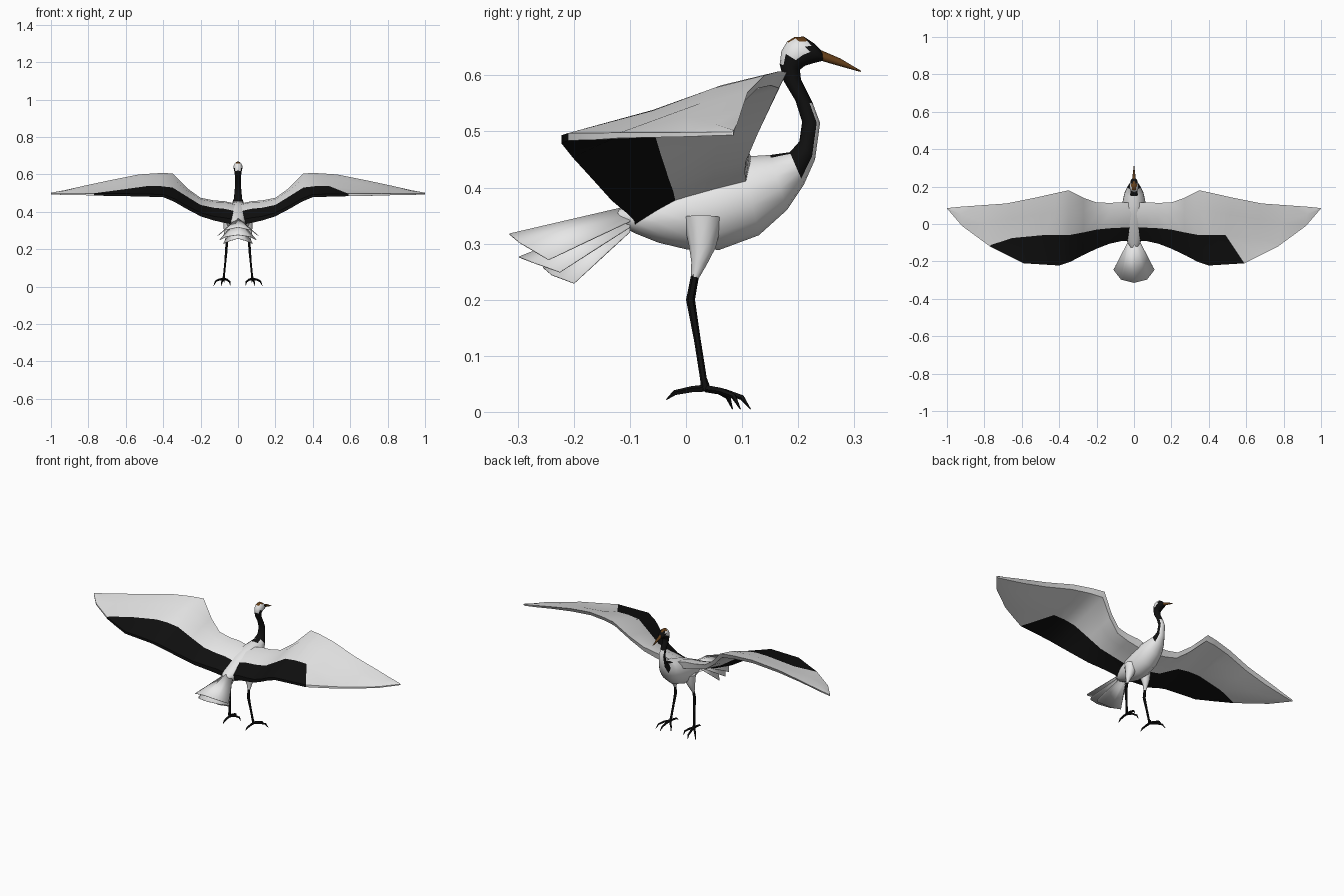
import bpy, bmesh, math
from mathutils import Vector

if "Cube" in bpy.data.objects:
    bpy.data.objects.remove(bpy.data.objects["Cube"])


def material(name, rgb):
    m = bpy.data.materials.new(name)
    m.diffuse_color = (*rgb, 1)
    m.use_nodes = True
    m.node_tree.nodes["Principled BSDF"].inputs["Base Color"].default_value = m.diffuse_color
    return m


WHITE = material("white_plumage", (0.8, 0.8, 0.8))
BLACK = material("black_plumage", (0.005, 0.005, 0.005))
BROWN = material("brown_horn", (0.13, 0.05, 0.01))


def loft(name, rings, mats, rule=None, angle=50):
    """Skin closed rings of points; rule(ring, segment, centre) picks the material."""
    bm = bmesh.new()
    loops = [[bm.verts.new(p) for p in r] for r in rings]
    n = len(rings[0])
    for i in range(len(loops) - 1):
        for j in range(n):
            k = (j + 1) % n
            f = bm.faces.new((loops[i][j], loops[i][k], loops[i + 1][k], loops[i + 1][j]))
            if rule:
                f.material_index = rule(i, j, f.calc_center_median())
    for loop in (loops[0], loops[-1]):
        f = bm.faces.new(loop)
        if rule:
            f.material_index = rule(0 if loop is loops[0] else len(loops) - 2, 0,
                                    f.calc_center_median())
    bmesh.ops.remove_doubles(bm, verts=bm.verts, dist=0.0002)
    bmesh.ops.recalc_face_normals(bm, faces=bm.faces)
    return finish(name, bm, mats, angle)


def finish(name, bm, mats, angle=50):
    me = bpy.data.meshes.new(name)
    bm.to_mesh(me)
    bm.free()
    ob = bpy.data.objects.new(name, me)
    bpy.context.collection.objects.link(ob)
    for m in mats:
        me.materials.append(m)
    bpy.ops.object.select_all(action='DESELECT')
    ob.select_set(True)
    bpy.context.view_layer.objects.active = ob
    bpy.ops.object.shade_smooth_by_angle(angle=math.radians(angle))
    return ob


def section(ty, tz, by, bz, w, n=14):
    """Oval ring spanning a top point and a bottom point in the side plane."""
    top, bot = Vector((0, ty, tz)), Vector((0, by, bz))
    c, h = (top + bot) / 2, (top - bot) / 2
    return [c + h * math.cos(a) + Vector((w * math.sin(a), 0, 0))
            for a in (2 * math.pi * j / n for j in range(n))]


def tube(name, pts, radii, mat, n=6):
    """Tapered tube along a path."""
    pts = [Vector(p) for p in pts]
    rings = []
    for i, p in enumerate(pts):
        d = (pts[min(i + 1, len(pts) - 1)] - pts[max(i - 1, 0)]).normalized()
        u = d.cross(Vector((1, 0, 0))).normalized()
        v = d.cross(u)
        rings.append([p + radii[i] * (u * math.cos(a) + v * math.sin(a))
                      for a in (2 * math.pi * j / n for j in range(n))])
    return loft(name, rings, [mat])


# Body, neck and head: top y, z, bottom y, z, half width
BODY = [
    (-.125, .358, -.125, .335, .018), (-.10, .372, -.09, .318, .038),
    (-.05, .395, -.05, .302, .053), (0, .42, 0, .29, .064),
    (.05, .44, .06, .289, .067), (.10, .455, .13, .315, .063),
    (.15, .458, .18, .36, .052), (.185, .463, .21, .405, .036),
    (.202, .482, .230, .45, .023), (.207, .517, .239, .515, .018),
    (.195, .555, .226, .55, .017), (.174, .59, .205, .592, .017),
    (.167, .62, .203, .61, .019), (.170, .643, .212, .617, .023),
    (.180, .660, .228, .622, .024), (.193, .668, .240, .625, .022),
    (.210, .669, .245, .626, .018), (.228, .657, .246, .627, .013),
    (.242, .643, .246, .627, .008)]


def body_colour(i, j, c):
    if i < 6:
        return 0
    if i < 10:                                        # white strip down the throat
        front = j in (5, 6, 7, 8) if i > 6 else j not in (0, 13)
        return 0 if front else 1
    if c.z > .66 and .185 < c.y < .226 and abs(c.x) < .014:
        return 2                                      # crown patch
    if i >= 12 and c.y < .214 and c.z > .624 + (c.y - .17) * .4:
        return 0                                      # pale cheek and nape
    return 1


loft("body_neck_head", [section(*r) for r in BODY], [WHITE, BLACK, BROWN], body_colour)

# Beak
loft("beak", [section(.240, .645, .244, .625, .009, 8),
              section(.275, .630, .275, .616, .006, 8),
              section(.312, .608, .311, .606, .001, 8)], [BROWN])

# Wings: leading edge, colour line and trailing edge points, then thickness
WING = [
    ((0, .115, .44), (0, -.02, .40), (0, -.09, .355), .05),
    ((.07, .115, .457), (.07, -.02, .416), (.07, -.092, .368), .05),
    ((.13, .113, .461), (.13, -.023, .422), (.13, -.105, .376), .04),
    ((.20, .115, .475), (.20, -.03, .437), (.20, -.132, .395), .034),
    ((.27, .14, .525), (.27, -.045, .48), (.28, -.17, .435), .03),
    ((.35, .18, .606), (.35, -.06, .53), (.34, -.202, .47), .03),
    ((.42, .165, .607), (.42, -.06, .538), (.40, -.222, .493), .026),
    ((.53, .14, .60), (.49, -.06, .537), (.59, -.21, .497), .024),
    ((.68, .11, .57), (.65, -.075, .515), (.68, -.165, .497), .022),
    ((.82, .10, .54), (.765, -.112, .5), (.77, -.12, .498), .018),
    ((.93, .092, .515), (.92, .005, .502), (.92, -.01, .498), .014),
    ((1, .085, .5), (.999, .083, .5), (.998, .081, .499), .01)]


def wing_ring(le, mid, te, t, side):
    le, mid, te = Vector(le), Vector(mid), Vector(te)
    down = Vector((0, 0, -t))
    q = le.lerp(mid, .45) + Vector((0, 0, t * .25))
    back = (mid - le) * .06
    pts = [le, q, mid, te, te + down * .55, mid + down * .7, q + down, le + down * .8 + back]
    return [Vector((p.x * side, p.y, p.z)) for p in pts]


# The dark band runs farther out on one wing than on the other
for name, side, last in (("right_wing", 1, 7), ("left_wing", -1, 9)):
    loft(name, [wing_ring(*s, side) for s in WING], [WHITE, BLACK],
         lambda i, j, c, last=last: 1 if i < last and j in (2, 3, 4) else 0, 40)

# Tail: overlapping fans of feathers, each with centre, middle and outer tips
TAIL = [
    ("upper_tail_fan", .368, -.10, [(0, -.315, .318), (.07, -.297, .303), (.11, -.245, .272)]),
    ("middle_tail_fan", .355, -.10, [(0, -.298, .277), (.065, -.275, .268), (.10, -.225, .25)]),
    ("lower_tail_fan", .342, -.10, [(0, -.255, .258), (.045, -.24, .245), (.08, -.20, .23)])]
for name, z, y, tips in TAIL:
    bm = bmesh.new()
    line = [(-x, b, c) for x, b, c in reversed(tips[1:])] + tips
    tip = [bm.verts.new(p) for p in line]
    root = [bm.verts.new((p[0] * .32, y, z - abs(p[0]) * .25)) for p in line]
    for i in range(len(line) - 1):
        bm.faces.new((root[i], root[i + 1], tip[i + 1], tip[i]))
    bmesh.ops.recalc_face_normals(bm, faces=bm.faces)
    ob = finish(name, bm, [WHITE], 30)
    mod = ob.modifiers.new("thin", 'SOLIDIFY')
    mod.thickness = 0.002

# Legs and feet
for label, s in (("right", 1), ("left", -1)):
    tube(label + "_thigh", [(s * .045, .03, .345), (s * .053, .029, .295),
                            (s * .058, .023, .265), (s * .06, .016, .24)],
         [.036, .024, .014, .007], WHITE, 10)
    tube(label + "_shank", [(s * .06, .017, .248), (s * .062, .008, .2),
                            (s * .068, .02, .13), (s * .075, .031, .06), (s * .077, .036, .038)],
         [.007, .008, .006, .006, .009], BLACK)
    toes = {"inner": ((.06, .06, .037), (.045, .075, .027), (.04, .083, .005)),
            "middle": ((.082, .07, .036), (.086, .10, .026), (.09, .115, .005)),
            "outer": ((.10, .062, .038), (.12, .085, .028), (.13, .097, .005)),
            "back": ((.076, .01, .040), (.075, -.02, .034), (.074, -.035, .022))}
    for toe, path in toes.items():
        pts = [(s * .077, .036, .042)] + [(s * x, y, z) for x, y, z in path]
        tube(label + "_" + toe + "_toe", pts, [.007, .006, .005, .001], BLACK, 5)
